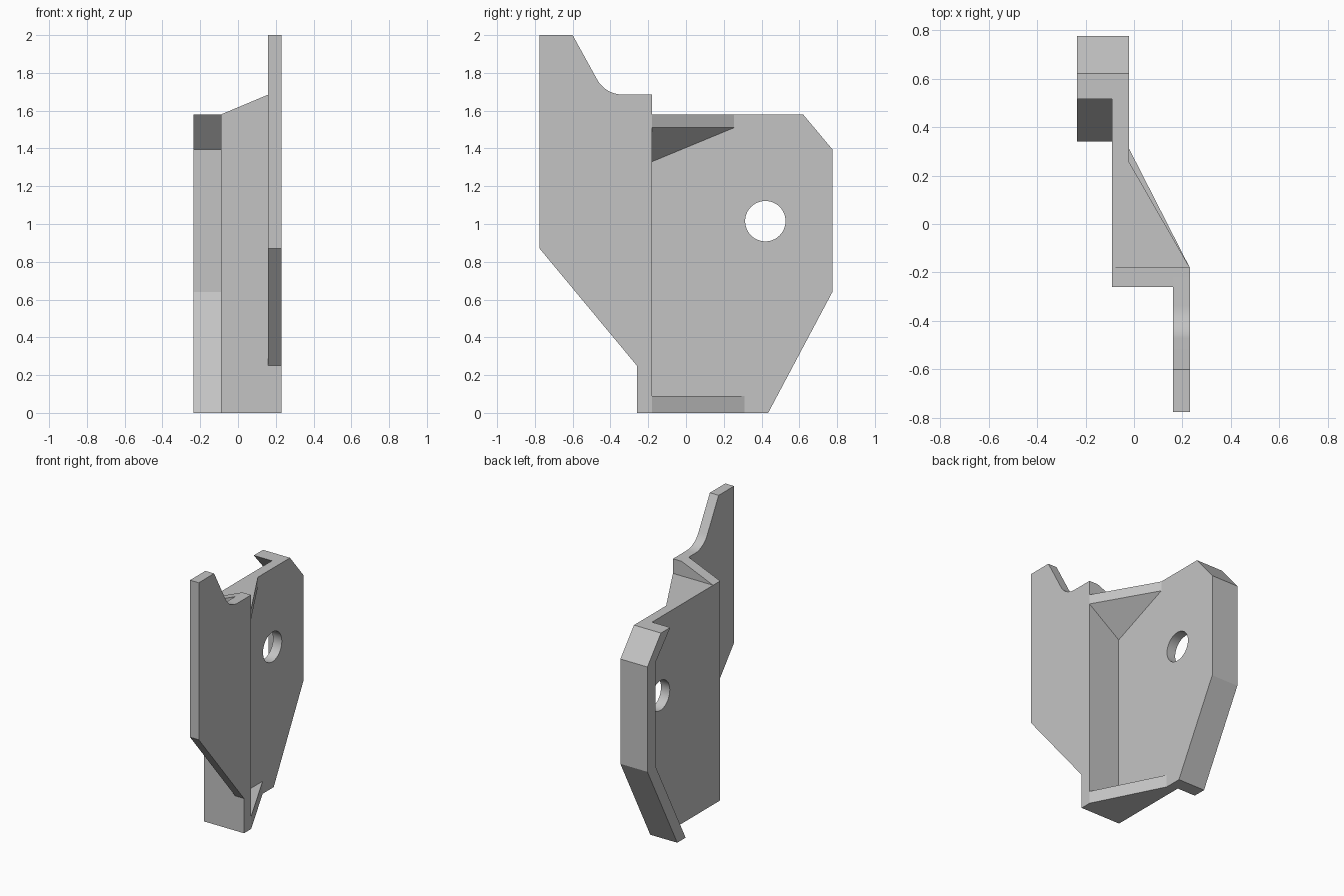
import bpy, bmesh, math
from mathutils import Vector

if "Cube" in bpy.data.objects:
    bpy.data.objects.remove(bpy.data.objects["Cube"], do_unlink=True)

grey = bpy.data.materials.new("light_grey")
grey.use_nodes = True
grey.diffuse_color = (0.55, 0.55, 0.55, 1)
grey.node_tree.nodes["Principled BSDF"].inputs["Base Color"].default_value = (0.55, 0.55, 0.55, 1)

# Main planes of the stepped bracket
FIN_IN, FIN_OUT = 0.16, 0.23
PLATE_BACK, PLATE_FACE = -0.09, -0.02
LIP = -0.235
WALL_FRONT, WALL_BACK = -0.26, -0.18


def add_object(name, bm):
    bmesh.ops.recalc_face_normals(bm, faces=bm.faces[:])
    mesh = bpy.data.meshes.new(name)
    bm.to_mesh(mesh)
    bm.free()
    mesh.materials.append(grey)
    obj = bpy.data.objects.new(name, mesh)
    bpy.context.collection.objects.link(obj)
    return obj


def prism(name, points, sweep):
    """Extrude a flat 3D outline along a vector."""
    bm = bmesh.new()
    face = bm.faces.new([bm.verts.new(p) for p in points])
    result = bmesh.ops.extrude_face_region(bm, geom=[face])
    verts = [g for g in result["geom"] if isinstance(g, bmesh.types.BMVert)]
    bmesh.ops.translate(bm, verts=verts, vec=Vector(sweep))
    return add_object(name, bm)


def side_slab(name, profile, x0, x1):
    return prism(name, [(x0, y, z) for y, z in profile], (x1 - x0, 0, 0))


# Upright fin with a filleted step on its top edge
fillet = [(-0.335 - 0.155 * math.sin(a), 1.84 - 0.155 * math.cos(a))
          for a in (math.radians(62 * i / 10) for i in range(10, -1, -1))]
fin = [(-0.775, 2), (-0.60, 2)] + fillet + [
    (WALL_BACK, 1.685), (WALL_BACK, 0), (WALL_FRONT, 0), (WALL_FRONT, 0.25), (-0.775, 0.87)]
side_slab("fin", fin, FIN_IN, FIN_OUT)

# Cross wall joining the fin to the plate, with a sloping top
prism("cross_wall",
      [(x, WALL_FRONT, z) for x, z in
       ((PLATE_BACK, 0), (FIN_IN, 0), (FIN_IN, 1.685), (PLATE_BACK, 1.58))],
      (0, WALL_BACK - WALL_FRONT, 0))

# Set-back plate with a round hole
edge = [(0.435, 0), (0.775, 0.64), (0.775, 1.395), (0.62, 1.58)]
plate = side_slab("plate", [(WALL_BACK, 0)] + edge + [(WALL_BACK, 1.58)],
                  PLATE_BACK, PLATE_FACE)
bore = [(0.42 + 0.107 * math.cos(a), 1.015 + 0.107 * math.sin(a))
        for a in (math.tau * i / 48 for i in range(48))]
cutter = side_slab("hole_cutter", bore, -0.2, 0.1)
cutter.hide_render = True
cut = plate.modifiers.new("hole", "BOOLEAN")
cut.operation = "DIFFERENCE"
cut.solver = "EXACT"
cut.object = cutter
bpy.context.view_layer.objects.active = plate
bpy.ops.object.modifier_apply(modifier=cut.name)
bpy.data.objects.remove(cutter, do_unlink=True)

# Rear lip following the edge of the plate
inner = [(y - (0.105 if z > 1.5 else 0.095), z) for y, z in reversed(edge)]
side_slab("rear_lip", edge + inner, LIP, PLATE_BACK)

# Triangular shelf at the foot of the recess
prism("bottom_shelf",
      [(PLATE_FACE, WALL_BACK, 0), (FIN_OUT, WALL_BACK, 0), (PLATE_FACE, 0.31, 0)],
      (0, 0, 0.09))

# Triangular brace at the top, its underside sloping down into the corner
bm = bmesh.new()
for x, y, low in ((FIN_OUT, WALL_BACK, 1.51), (PLATE_FACE, 0.255, 1.51),
                  (PLATE_FACE, WALL_BACK, 1.33)):
    for z in (low, 1.58):
        bm.verts.new((x, y, z))
bmesh.ops.convex_hull(bm, input=bm.verts[:])
bmesh.ops.dissolve_limit(bm, angle_limit=0.01, verts=bm.verts[:], edges=bm.edges[:])
add_object("top_brace", bm)

# Smooth the fillet and hole while keeping corners sharp
for name in ("fin", "plate"):
    obj = bpy.data.objects[name]
    bpy.ops.object.select_all(action="DESELECT")
    obj.select_set(True)
    bpy.context.view_layer.objects.active = obj
    bpy.ops.object.shade_smooth_by_angle(angle=math.radians(20))
